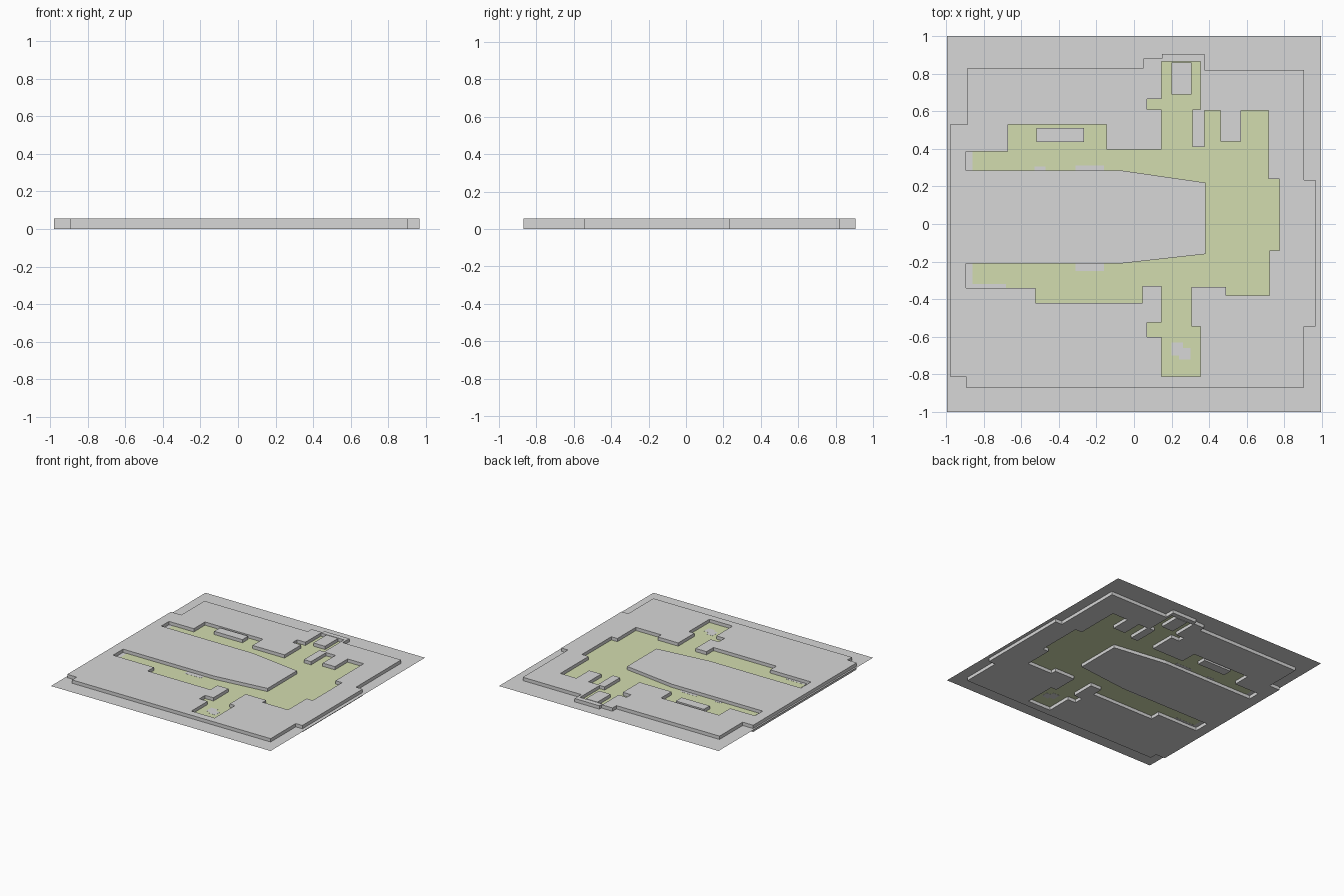
import bpy, bmesh
from mathutils import Matrix

if "Cube" in bpy.data.objects:
    bpy.data.objects.remove(bpy.data.objects["Cube"])

H = 0.0275  # half the block height; the ground sheet sits at this level


def material(name, rgb):
    m = bpy.data.materials.new(name)
    m.diffuse_color = (*rgb, 1)
    m.use_nodes = True
    m.node_tree.nodes["Principled BSDF"].inputs["Base Color"].default_value = m.diffuse_color
    return m


GREY = material("pale_grey", (0.68, 0.68, 0.68))
GREEN = material("pale_green", (0.65, 0.72, 0.43))


def stairs(vals):
    """Right-angled path from alternating x, y values."""
    return [(vals[i], vals[i + 1]) if i % 2 == 0 else (vals[i + 1], vals[i])
            for i in range(len(vals) - 1)]


def rect(x0, x1, y0, y1):
    return [(x0, y0), (x1, y0), (x1, y1), (x0, y1)]


def plate(name, loops, z, half, mat):
    """Extrude outlines (inner loops become holes) around height z."""
    cu = bpy.data.curves.new(name + "_profile", 'CURVE')
    cu.dimensions = '2D'
    cu.fill_mode = 'BOTH'
    cu.extrude = half
    for pts in loops:
        s = cu.splines.new('POLY')
        s.points.add(len(pts) - 1)
        for p, (x, y) in zip(s.points, pts):
            p.co = (x, y, 0, 1)
        s.use_cyclic_u = True
    tmp = bpy.data.objects.new(name + "_tmp", cu)
    bpy.context.collection.objects.link(tmp)
    dg = bpy.context.evaluated_depsgraph_get()
    me = bpy.data.meshes.new_from_object(tmp.evaluated_get(dg))
    bpy.data.objects.remove(tmp)
    bpy.data.curves.remove(cu)
    bm = bmesh.new()
    bm.from_mesh(me)
    bmesh.ops.remove_doubles(bm, verts=bm.verts, dist=1e-5)
    bmesh.ops.recalc_face_normals(bm, faces=bm.faces)
    for f in bm.faces:
        f.smooth = False
        f.material_index = 0
    bm.to_mesh(me)
    bm.free()
    me.transform(Matrix.Translation((0, 0, z)))
    me.materials.clear()
    me.materials.append(mat)
    ob = bpy.data.objects.new(name, me)
    bpy.context.collection.objects.link(ob)
    return ob


# Stepped outer edge of the block
outer = stairs([-.98, .53, -.885, .83, .05, .88, .15, .905, .375, .82, .905, .235,
                .965, -.545, .905, -.87, -.895, -.81, -.98])

# Courtyard opening, closed by the tapered central wedge
court = stairs([-.895, .385, -.67, .53, -.145, .395, .145, .61, .07, .665, .145, .865,
                .355, .61, .31, .41, .375, .605, .46, .44, .57, .605, .715, .24,
                .775, -.14, .72, -.38, .49, -.335, .305, -.545, .355, -.81,
                .145, -.6, .07, -.525, .145, -.33, .045, -.42, -.525, -.34,
                -.895, -.21])
court += [(-.895, -.21), (-.07, -.21), (.38, -.16), (.38, .22), (-.07, .285), (-.895, .285)]
court = [p for i, p in enumerate(court) if p != court[i - 1]]

plate("raised_block", [outer, court], H, H, GREY)

# Freestanding islands in the courtyard
plate("long_island", [rect(-.52, -.265, .435, .51)], H, H, GREY)
plate("square_island", [rect(.2, .305, .69, .86)], H, H, GREY)

# Ground sheet through the middle of the block
me = bpy.data.meshes.new("ground_sheet")
me.from_pydata([(x, y, H) for x, y in rect(-.995, .995, -1, 1)], [], [(0, 1, 2, 3)])
me.materials.append(GREY)
bpy.context.collection.objects.link(bpy.data.objects.new("ground_sheet", me))

# Green courtyard floor, stopping short of the two left ends
floor = [(max(x, -.86), y) for x, y in court]
plate("courtyard_floor", [floor], H, 0.001, GREEN)

# Small bare patches on the floor
for i, r in enumerate([(-.53, -.47, .285, .305), (-.31, -.16, .285, .31),
                       (-.31, -.16, -.25, -.21), (.2, .26, -.70, -.63),
                       (.24, .3, -.72, -.66), (-.86, -.68, -.34, -.32)]):
    plate(f"bare_patch_{i + 1}", [rect(*r)], H, 0.0018, GREY)
